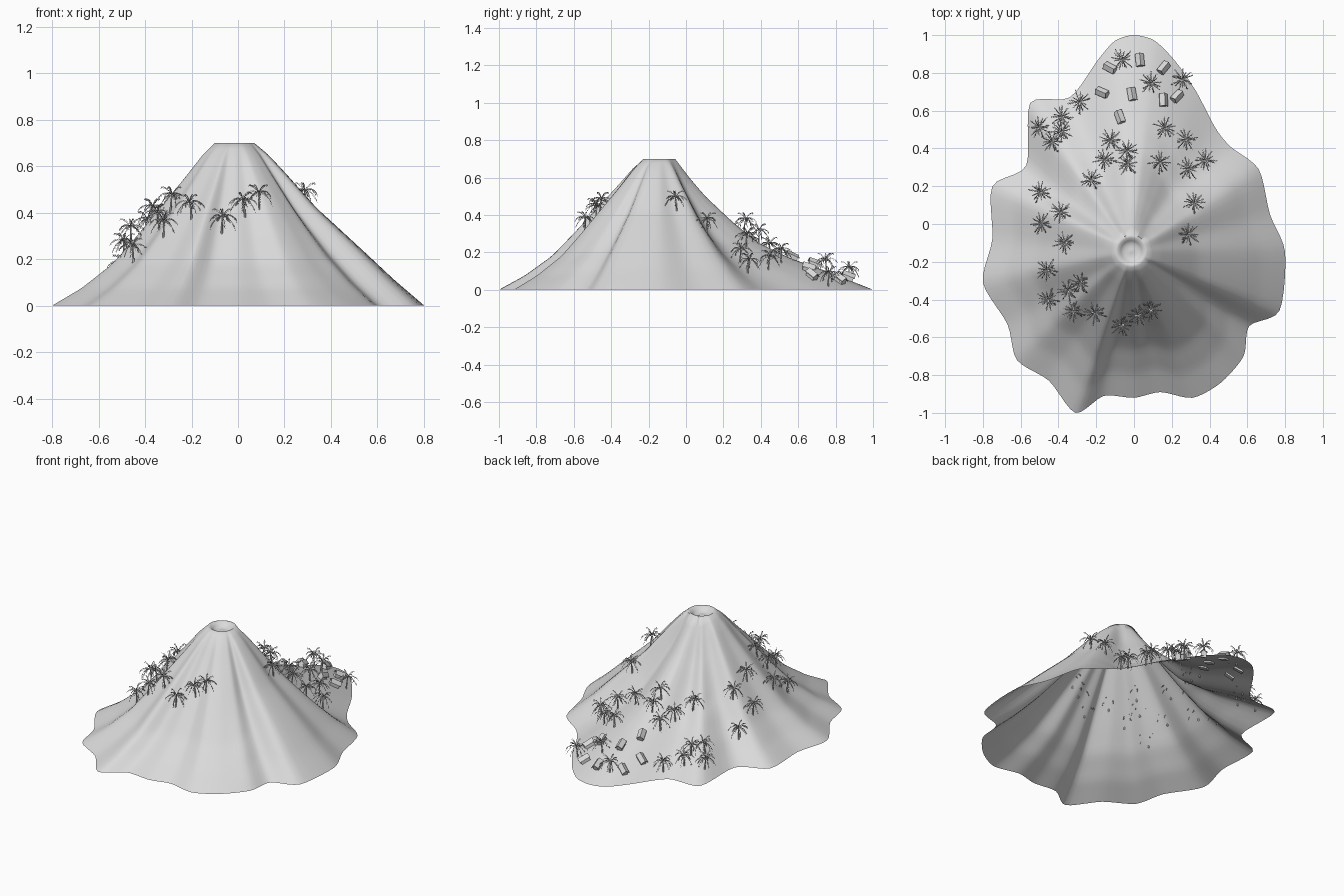
import bpy, bmesh, math, random
from mathutils import Vector, Matrix
from mathutils.bvhtree import BVHTree

random.seed(4)
if "Cube" in bpy.data.objects:
    bpy.data.objects.remove(bpy.data.objects["Cube"], do_unlink=True)

grey = bpy.data.materials.new("stone_grey")
grey.use_nodes = True
grey.diffuse_color = (0.7, 0.7, 0.7, 1)
grey.node_tree.nodes["Principled BSDF"].inputs["Base Color"].default_value = (0.7, 0.7, 0.7, 1)


def make_mesh(name, bm):
    mesh = bpy.data.meshes.new(name)
    bm.to_mesh(mesh)
    mesh.materials.append(grey)
    return mesh


def add_object(name, mesh, matrix=Matrix()):
    obj = bpy.data.objects.new(name, mesh)
    bpy.context.collection.objects.link(obj)
    obj.matrix_world = matrix
    return obj


def interpolate(profile, t):
    for (t0, z0), (t1, z1) in zip(profile, profile[1:]):
        if t <= t1:
            return z0 + (z1 - z0) * (t - t0) / (t1 - t0)
    return profile[-1][1]


def smooth_step(low, high, value):
    t = min(max((value - low) / (high - low), 0), 1)
    return t * t * (3 - 2 * t)


def smooth_loop(points, steps, tension):
    # closed cardinal spline through the points
    result, n = [], len(points)
    for i in range(n):
        a, b, c, d = (Vector(points[(i + k) % n]) for k in (-1, 0, 1, 2))
        for s in range(steps):
            t = s / steps
            result.append(b + (c - b) * smooth_step(0, 1, t) + (c - a) * tension * t * (1 - t) ** 2
                          - (d - b) * tension * t * t * (1 - t))
    return result


# Mountain: open shell, lofted from the shoreline to the crater rim
shore = [(0, 1), (-.10, .97), (-.19, .87), (-.34, .67), (-.55, .64), (-.57, .31),
         (-.75, .20), (-.75, -.08), (-.80, -.31), (-.67, -.53), (-.62, -.72),
         (-.45, -.83), (-.31, -1), (-.16, -.91), (0, -.92), (.14, -.89), (.31, -.92),
         (.46, -.84), (.58, -.70), (.61, -.54), (.77, -.46), (.80, -.15), (.72, .05),
         (.66, .29), (.51, .41), (.43, .51), (.33, .70), (.22, .86), (.11, .97)]
# height profiles from rim to shore: flared front and west, straight east, long back
flared = [(0, .70), (.08, .645), (.18, .555), (.38, .385), (.48, .30), (.63, .18), (.82, .075), (1, 0)]
straight = [(0, .70), (.08, .65), (.18, .57), (.36, .42), (.65, .225), (.82, .11), (1, 0)]
gentle = [(0, .70), (.07, .60), (.15, .50), (.29, .36), (.41, .255), (.575, .17), (.76, .10), (1, 0)]
centre = Vector((-.015, -.143))
rim = .085

offsets = [p - centre for p in smooth_loop(shore, 5, .4)]
count = len(offsets)
radii = [o.length for o in offsets]
window = range(-9, 10)
bulges = [radii[i] - sum(radii[(i + k) % count] for k in window) / len(window) for i in range(count)]

bm = bmesh.new()
rings = []
levels = 26
for j in range(levels + 1):
    f = 1 - j / levels
    ring = []
    for o, radius, bulge in zip(offsets, radii, bulges):
        direction = o.normalized()
        back = smooth_step(.45, .95, direction.y)
        east = smooth_step(.6, .95, direction.x)
        # ridges and gullies run further up the eastern slopes
        r = rim + (radius - rim) * f + bulge * (.4 + .5 * direction.x) * f * (1 - f)
        z = interpolate(flared, f) * (1 - east) + interpolate(straight, f) * east
        z = z * (1 - back) + interpolate(gentle, f) * back
        ring.append(bm.verts.new((*(centre + direction * r), z)))
    rings.append(ring)
# crater lip, wall and floor
for r, z in ((.07, .70), (.055, .685), (.035, .67), (.012, .675)):
    rings.append([bm.verts.new((*(centre + o.normalized() * r), z)) for o in offsets])
for lower, upper in zip(rings, rings[1:]):
    for i in range(count):
        k = (i + 1) % count
        bm.faces.new((lower[i], lower[k], upper[k], upper[i]))
bm.faces.new(rings[-1])
bm.normal_update()
ground = BVHTree.FromBMesh(bm)
mountain = add_object("mountain", make_mesh("mountain", bm))
bm.free()
bpy.context.view_layer.objects.active = mountain
mountain.select_set(True)
bpy.ops.object.shade_smooth_by_angle(angle=math.radians(60))


def ground_at(x, y):
    hit, normal, _, _ = ground.ray_cast(Vector((x, y, 2)), Vector((0, 0, -1)))
    return (hit, normal) if hit else (Vector((x, y, 0)), Vector((0, 0, 1)))


# Palm trunk: tapered, slightly leaning tube
def add_trunk(bm, top):
    loops = []
    for j in range(5):
        t = j / 4
        mid = Vector((top.x * t * t, 0, -.01 + (top.z + .01) * t))
        r = .005 - .002 * t
        loops.append([bm.verts.new(mid + Vector((r * math.cos(a), r * math.sin(a), 0)))
                      for a in (math.tau * i / 6 for i in range(6))])
    for low, high in zip(loops, loops[1:]):
        for i in range(6):
            bm.faces.new((low[i], low[(i + 1) % 6], high[(i + 1) % 6], high[i]))
    bm.faces.new(loops[-1])


# Palm frond: arched spine with paired, hanging leaflets
def add_frond(bm, top, angle, length, rise, droop):
    spin = Matrix.Rotation(angle, 3, 'Z')

    def point(t, side=0, drop=0):
        return top + spin @ Vector((length * t, side, rise * t - droop * t * t - drop))

    parts = 8
    for i in range(parts):
        t, u = i / parts, (i + 1) / parts
        w, v = .002 * (1 - t) + .0006, .002 * (1 - u) + .0006
        bm.faces.new([bm.verts.new(p) for p in (point(t, -w), point(u, -v), point(u, v), point(t, w))])
        if i:
            reach = .007 * math.sin(math.pi * (.2 + .7 * t))
            for side in (-1, 1):
                tip = point(min(t + .2, 1.05), side * reach, .009)
                bm.faces.new([bm.verts.new(p) for p in (point(t), point(t + .08), tip)])


def palm_mesh(name, lean):
    bm = bmesh.new()
    top = Vector((lean, 0, .07))
    add_trunk(bm, top)
    # drooping, spreading and upright fronds in turn
    layers = [(.058, .025, .07), (.064, .05, .062), (.045, .08, .045)]
    for i in range(14):
        angle = math.tau * i / 14 + random.uniform(-.15, .15)
        length, rise, droop = layers[i % 3]
        add_frond(bm, top, angle, length * random.uniform(.9, 1.05), rise, droop)
    mesh = make_mesh(name, bm)
    bm.free()
    return mesh


palms = [palm_mesh("palm", lean) for lean in (.004, .01, -.008)]
palm_spots = [(-.06, .87), (.08, .75), (.25, .76), (-.29, .65), (-.38, .56), (-.50, .52),
              (-.38, .49), (-.44, .43), (-.13, .45), (.16, .51), (.28, .44), (-.03, .39),
              (-.16, .34), (-.04, .31), (.14, .32), (.29, .29), (.38, .33), (-.22, .24),
              (-.50, .17), (-.38, .06), (-.49, .01), (-.37, -.10), (.31, .11), (.29, -.05),
              (-.46, -.24), (-.29, -.32), (-.34, -.35), (-.45, -.40), (-.32, -.47),
              (-.20, -.47), (-.07, -.54), (.03, -.48), (.09, -.46)]
for i, (x, y) in enumerate(palm_spots):
    spot, _ = ground_at(x, y)
    turn = Matrix.Rotation(random.uniform(0, math.tau), 4, 'Z')
    add_object(f"palm_{i + 1}", palms[i % 3], Matrix.Translation(spot) @ turn)


# Hut: gabled body with an overhanging roof, long axis on x
def extrude_profile(bm, profile, half):
    ends = [[bm.verts.new((x, y, z)) for y, z in profile] for x in (-half, half)]
    n = len(profile)
    for i in range(n):
        k = (i + 1) % n
        bm.faces.new((ends[0][i], ends[0][k], ends[1][k], ends[1][i]))
    bm.faces.new(ends[0][::-1])
    bm.faces.new(ends[1])


bm = bmesh.new()
extrude_profile(bm, [(-.016, -.01), (.016, -.01), (.016, .022), (0, .036), (-.016, .022)], .029)
extrude_profile(bm, [(-.023, .018), (0, .037), (.023, .018), (.023, .022), (0, .042), (-.023, .022)], .035)
bmesh.ops.recalc_face_normals(bm, faces=bm.faces)
hut = make_mesh("hut", bm)
bm.free()

hut_spots = [(-.12, .82, -30), (.03, .86, 95), (.15, .82, 50), (-.16, .69, -25),
             (-.01, .68, 100), (-.07, .56, 112), (.15, .65, 90), (.22, .67, 45)]
for i, (x, y, angle) in enumerate(hut_spots):
    spot, normal = ground_at(x, y)
    if normal.z < 0:
        normal = -normal
    tilt = Vector((0, 0, 1)).rotation_difference(normal).to_matrix().to_4x4()
    turn = Matrix.Rotation(math.radians(angle), 4, 'Z')
    add_object(f"hut_{i + 1}", hut, Matrix.Translation(spot) @ tilt @ turn)
